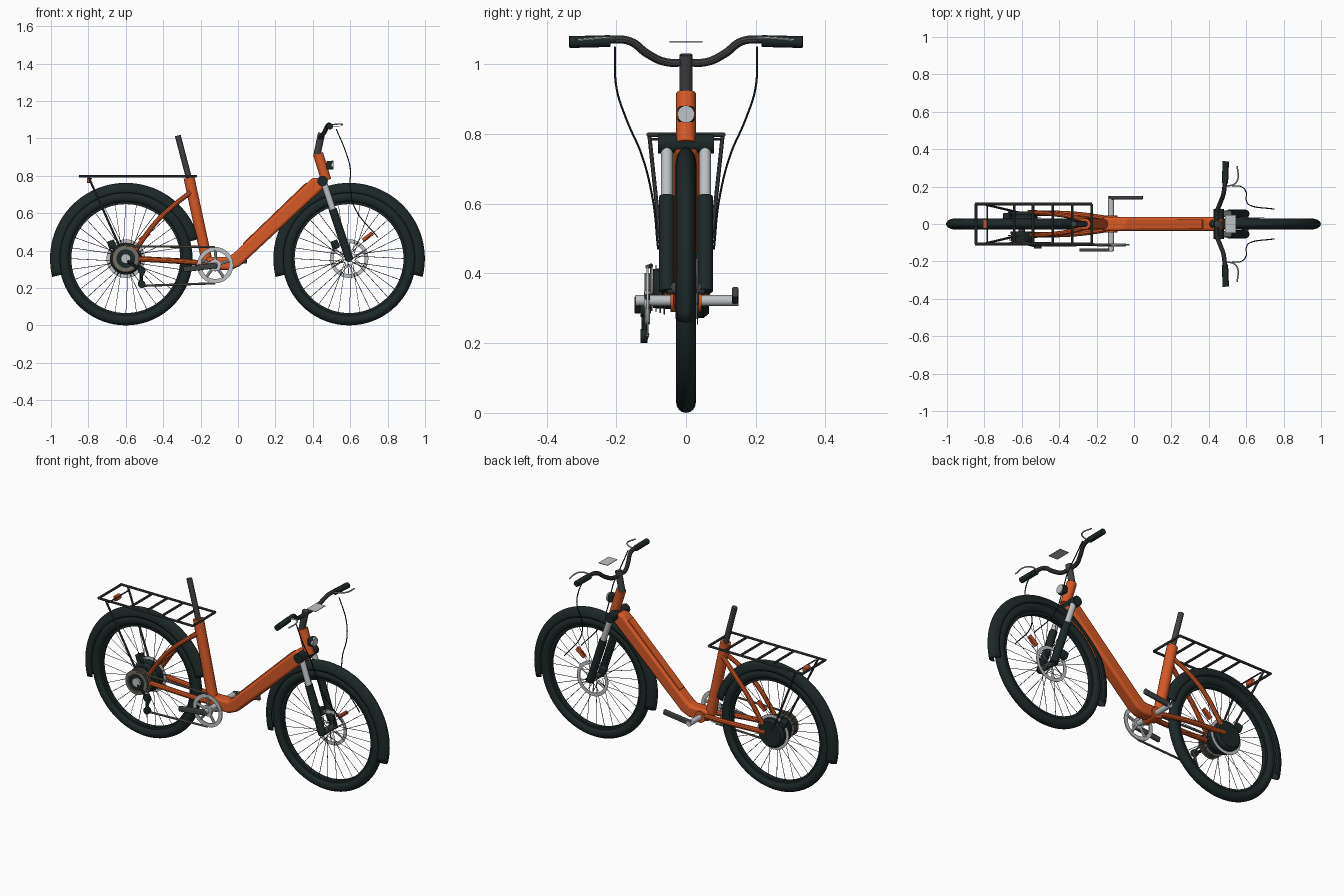
import bpy, bmesh, math
from mathutils import Vector

cube = bpy.data.objects.get("Cube")
if cube:
    bpy.data.objects.remove(cube, do_unlink=True)


def material(name, *rgb):
    m = bpy.data.materials.new(name)
    m.use_nodes = True
    m.diffuse_color = (*rgb, 1)
    m.node_tree.nodes["Principled BSDF"].inputs["Base Color"].default_value = (*rgb, 1)
    return m


ORANGE = material("orange paint", 0.68, 0.1, 0.02)
BLACK = material("black rubber", 0.012, 0.021, 0.021)
DARK = material("dark grey metal", 0.05, 0.053, 0.055)
SILVER = material("silver", 0.52, 0.54, 0.56)
CHAIN = material("chain grey", 0.17, 0.16, 0.13)
AMBER = material("amber reflector", 0.6, 0.09, 0.025)
HUB_Z, FRONT_X, REAR_X, CRANK = 0.357, 0.594, -0.6, (-0.122, 0.322)
parts = []


def finish(name, bm, mat):
    bmesh.ops.recalc_face_normals(bm, faces=bm.faces)
    me = bpy.data.meshes.new(name)
    bm.to_mesh(me)
    bm.free()
    me.materials.append(mat)
    ob = bpy.data.objects.new(name, me)
    bpy.context.collection.objects.link(ob)
    parts.append(ob)
    return ob


def tube(name, paths, radius, mat, smooth=False, sides=2):
    """Round tubes along one or more paths."""
    cu = bpy.data.curves.new(name, "CURVE")
    cu.dimensions = "3D"
    cu.bevel_depth, cu.bevel_resolution, cu.use_fill_caps = radius, sides, True
    cu.resolution_u = 8
    for path in paths:
        if smooth:
            sp = cu.splines.new("BEZIER")
            sp.bezier_points.add(len(path) - 1)
            for bp, p in zip(sp.bezier_points, path):
                bp.co = p
                bp.handle_left_type = bp.handle_right_type = "AUTO"
        else:
            sp = cu.splines.new("POLY")
            sp.points.add(len(path) - 1)
            for pt, p in zip(sp.points, path):
                pt.co = (*p, 1)
    ob = bpy.data.objects.new(name, cu)
    bpy.context.collection.objects.link(ob)
    bpy.ops.object.select_all(action="DESELECT")
    bpy.context.view_layer.objects.active = ob
    ob.select_set(True)
    bpy.ops.object.convert(target="MESH")
    ob = bpy.context.view_layer.objects.active
    ob.data.materials.clear()
    ob.data.materials.append(mat)
    parts.append(ob)
    return ob


def lathe(name, x, z, profile, mat, closed=True, start=0, end=360, steps=64):
    """Spin (radius, y) points about a sideways axis at x, z."""
    bm = bmesh.new()
    a = math.radians(start)
    vs = [bm.verts.new((r * math.cos(a), y, r * math.sin(a))) for r, y in profile]
    es = [bm.edges.new(pair) for pair in zip(vs, vs[1:])]
    if closed:
        es.append(bm.edges.new((vs[-1], vs[0])))
    bmesh.ops.spin(bm, geom=vs + es, cent=(0, 0, 0), axis=(0, -1, 0),
                   angle=math.radians(end - start), steps=steps)
    bmesh.ops.remove_doubles(bm, verts=bm.verts, dist=1e-5)
    bmesh.ops.translate(bm, verts=bm.verts, vec=(x, 0, z))
    return finish(name, bm, mat)


def disc(name, x, z, r, y0, y1, mat, inner=0.0, steps=32):
    return lathe(name, x, z, [(inner, y0), (r, y0), (r, y1), (inner, y1)], mat, inner > 0, steps=steps)


def slab(name, outline, y0, y1, mat, bevel=0.0):
    """Side outline in x, z extruded across y."""
    bm = bmesh.new()
    f = bm.faces.new([bm.verts.new((x, y0, z)) for x, z in outline])
    ext = bmesh.ops.extrude_face_region(bm, geom=[f])["geom"]
    bmesh.ops.translate(bm, verts=[v for v in ext if isinstance(v, bmesh.types.BMVert)], vec=(0, y1 - y0, 0))
    ob = finish(name, bm, mat)
    if bevel:
        mod = ob.modifiers.new("round edges", "BEVEL")
        mod.width, mod.segments = bevel, 3
    return ob


def box(name, x, z, w, h, y0, y1, mat, tilt=0, bevel=0.0):
    c, s = math.cos(math.radians(tilt)), math.sin(math.radians(tilt))
    pts = [(x + i * w / 2 * c - j * h / 2 * s, z + i * w / 2 * s + j * h / 2 * c)
           for i, j in ((-1, -1), (1, -1), (1, 1), (-1, 1))]
    return slab(name, pts, y0, y1, mat, bevel)


def mirrored(path):
    return [[(x, s * y, z) for x, y, z in path] for s in (-1, 1)]


# Wheels, spokes and fenders
half = [math.pi * i / 12 for i in range(13)]
ring = [2 * math.pi * i / 16 for i in range(16)]
for label, cx, first in (("front", FRONT_X, -14), ("rear", REAR_X, 15)):
    lathe(label + "_tyre", cx, HUB_Z,
          [(0.328 + 0.029 * math.cos(t), 0.028 * math.sin(t)) for t in ring], BLACK, steps=72)
    disc(label + "_rim", cx, HUB_Z, 0.31, -0.014, 0.014, BLACK, 0.291, 72)
    fender = lathe(label + "_fender", cx, HUB_Z,
                   [(0.352 + 0.053 * math.sin(t), 0.03 * math.cos(t)) for t in half],
                   BLACK, False, first, 194, 48)
    fender.modifiers.new("thickness", "SOLIDIFY").thickness = 0.005
    spokes = []
    for i in range(32):
        a = math.tau * i / 32
        b = a + (0.5 if i % 4 < 2 else -0.5)
        y = 0.028 if i % 2 else -0.028
        spokes.append([(cx + 0.03 * math.cos(b), y, HUB_Z + 0.03 * math.sin(b)),
                       (cx + 0.295 * math.cos(a), 0, HUB_Z + 0.295 * math.sin(a))])
    tube(label + "_spokes", spokes, 0.0015, DARK, sides=0)
    disc(label + "_hub", cx, HUB_Z, 0.018, -0.055, 0.055, DARK)
    box(label + "_reflector", cx + 0.1, HUB_Z + 0.117, 0.065, 0.022, -0.008, 0.008, AMBER, 38)
    box(label + "_brake_caliper", cx - 0.075, HUB_Z + 0.075, 0.04, 0.045, 0.025, 0.06, BLACK, 20, 0.006)
    # Brake rotor with its arms
    disc(label + "_rotor", cx, HUB_Z, 0.103, 0.031, 0.034, SILVER, 0.083, 40)
    tube(label + "_rotor_arms",
         [[(cx + r * math.cos(a + k), 0.0325, HUB_Z + r * math.sin(a + k)) for r, k in ((0.015, 0), (0.086, 0.5))]
          for a in (math.tau * i / 6 for i in range(6))], 0.003, SILVER, sides=1)

# Frame
slab("down_tube", [(-0.17, 0.3), (-0.04, 0.295), (0.01, 0.317), (0.476, 0.75), (0.478, 0.785),
                   (0.4, 0.79), (-0.01, 0.397), (-0.05, 0.365), (-0.17, 0.365)], -0.037, 0.037, ORANGE, 0.014)
slab("battery_cover", [(0.03, 0.43), (0.37, 0.757), (0.365, 0.765), (0.025, 0.438)], -0.024, 0.024, ORANGE, 0.002)
tube("head_tube", [[(0.472, 0, 0.775), (0.428, 0, 0.918)]], 0.028, ORANGE, sides=5)
tube("seat_tube", [[(-0.262, 0, 0.79), (-0.165, 0, 0.34)]], 0.03, ORANGE, sides=5)
tube("seat_stays", mirrored([(-0.255, 0.018, 0.71), (-0.34, 0.04, 0.645), (-0.44, 0.055, 0.55),
                             (-0.55, 0.06, 0.4)]), 0.013, ORANGE, True, 3)
tube("chain_stays", mirrored([(-0.15, 0.03, 0.33), (-0.3, 0.05, 0.342), (-0.57, 0.06, 0.357)]), 0.015, ORANGE, True, 3)
disc("crank_shell", *CRANK, 0.033, -0.045, 0.045, ORANGE)
tube("seat_post", [[(-0.322, 0, 1.015), (-0.258, 0, 0.77)]], 0.016, DARK, sides=4)

# Fork
disc("fork_crown", 0.452, 0.772, 0.028, -0.08, 0.08, BLACK)
axis = Vector((FRONT_X, 0, HUB_Z)) - Vector((0.457, 0, 0.77))


def on_fork(t, y):
    p = Vector((0.457, 0, 0.77)) + axis * t
    return (p.x, y, p.z)


tube("fork_stanchions", mirrored([on_fork(0.02, 0.055), on_fork(0.45, 0.055)]), 0.017, SILVER, sides=4)
tube("fork_lowers", mirrored([on_fork(0.36, 0.055), on_fork(1.02, 0.055)]), 0.022, BLACK, sides=4)

# Headlight
box("headlight_body", 0.49, 0.857, 0.034, 0.046, -0.024, 0.024, BLACK, 0, 0.008)
tube("headlight_lens", [[(0.5, 0, 0.857), (0.511, 0, 0.857)]], 0.025, SILVER, sides=5)

# Handlebar, grips, levers and display
tube("stem", [[(0.422, 0, 0.91), (0.447, 0, 1.028)]], 0.019, DARK, sides=4)
bar = [(0.44, 0, 1.005), (0.443, 0.06, 1.007), (0.46, 0.11, 1.03), (0.478, 0.16, 1.066),
       (0.485, 0.21, 1.072), (0.49, 0.33, 1.065)]
tube("handlebar", mirrored(bar), 0.012, DARK, True, 3)
tube("grips", mirrored([(0.486, 0.218, 1.067), (0.491, 0.335, 1.064)]), 0.017, BLACK, sides=4)
tube("brake_levers", mirrored([(0.49, 0.205, 1.07), (0.53, 0.21, 1.076), (0.553, 0.235, 1.076),
                               (0.552, 0.31, 1.07)]), 0.004, SILVER, True, 1)
tube("brake_cables", mirrored([(0.525, 0.204, 1.05), (0.575, 0.199, 0.93), (0.6, 0.17, 0.84), (0.6, 0.127, 0.74),
                               (0.625, 0.098, 0.627), (0.748, 0.08, 0.47)]), 0.003, BLACK, True, 1)
box("display", 0.516, 1.065, 0.06, 0.003, -0.047, 0.047, SILVER)

# Rear rack and light
tube("rack_rails", mirrored([(-0.85, 0.107, 0.798), (-0.225, 0.107, 0.798)]), 0.007, DARK)
tube("rack_crossbars", [[(x, -0.107, 0.798), (x, 0.107, 0.798)]
                        for x in (-0.845, -0.64, -0.54, -0.435, -0.33, -0.225)], 0.007, DARK)
tube("rack_struts", mirrored([(-0.8, 0.105, 0.795), (-0.61, 0.06, 0.37)]), 0.006, DARK)
box("rear_light", -0.797, 0.775, 0.022, 0.028, -0.024, 0.024, AMBER, 0, 0.004)
tube("rear_light_bracket", [[(-0.785, -0.1, 0.785), (-0.785, 0.1, 0.785)]], 0.004, DARK)

# Motor and sprockets
lathe("hub_motor", REAR_X, HUB_Z, [(0, -0.03), (0.07, -0.03), (0.085, -0.015), (0.085, 0.05),
                                   (0.072, 0.066), (0, 0.066)], BLACK, False, steps=40)
lathe("sprocket_core", REAR_X, HUB_Z, [(0, -0.04), (0.06, -0.04), (0.056, -0.095), (0, -0.095)], BLACK, False, steps=32)
for i in range(4):
    disc("sprocket", REAR_X, HUB_Z, 0.074 - 0.003 * i, -0.06 - 0.012 * i, -0.064 - 0.012 * i, CHAIN, 0.05)
disc("sprocket_guard", REAR_X, HUB_Z, 0.072, -0.1, -0.104, CHAIN, 0.056)
disc("axle_cap", REAR_X, HUB_Z, 0.026, -0.09, -0.106, SILVER)

# Cranks and chainring
cx, cz = CRANK
disc("crank_axle", cx, cz, 0.016, -0.145, 0.15, SILVER, steps=20)
disc("chainring", cx, cz, 0.097, -0.108, -0.114, SILVER, 0.074, 48)
disc("chainring_boss", cx, cz, 0.032, -0.105, -0.12, SILVER)
tube("chainring_arms", [[(cx, -0.111, cz), (cx + 0.08 * math.cos(a), -0.111, cz + 0.08 * math.sin(a))]
                        for a in (math.tau * i / 5 + 0.3 for i in range(5))], 0.008, SILVER)
box("right_crank", cx - 0.08, 0.31, 0.18, 0.03, -0.148, -0.13, DARK, 7, 0.005)
box("left_crank", cx + 0.08, 0.336, 0.18, 0.03, 0.132, 0.15, DARK, 7, 0.005)

# Chain and derailleur
tube("chain", [[(cx, -0.111, cz + 0.097), (REAR_X, -0.1, HUB_Z + 0.066)],
               [(cx, -0.111, cz - 0.097), (-0.5, -0.115, 0.212)],
               [(-0.53, -0.115, 0.225), (-0.5, -0.11, 0.29), (-0.535, -0.1, HUB_Z - 0.02)]], 0.006, CHAIN)
tube("derailleur_arm", [[(-0.59, -0.1, 0.345), (-0.52, -0.118, 0.295), (-0.515, -0.12, 0.22)]], 0.009, BLACK)
for z in (0.295, 0.22):
    disc("jockey_wheel", -0.515, z, 0.02, -0.11, -0.13, BLACK, steps=16)

# Smooth shading with crisp edges
bpy.ops.object.select_all(action="DESELECT")
for ob in parts:
    ob.select_set(True)
bpy.context.view_layer.objects.active = parts[0]
bpy.ops.object.shade_smooth_by_angle(angle=math.radians(35))
